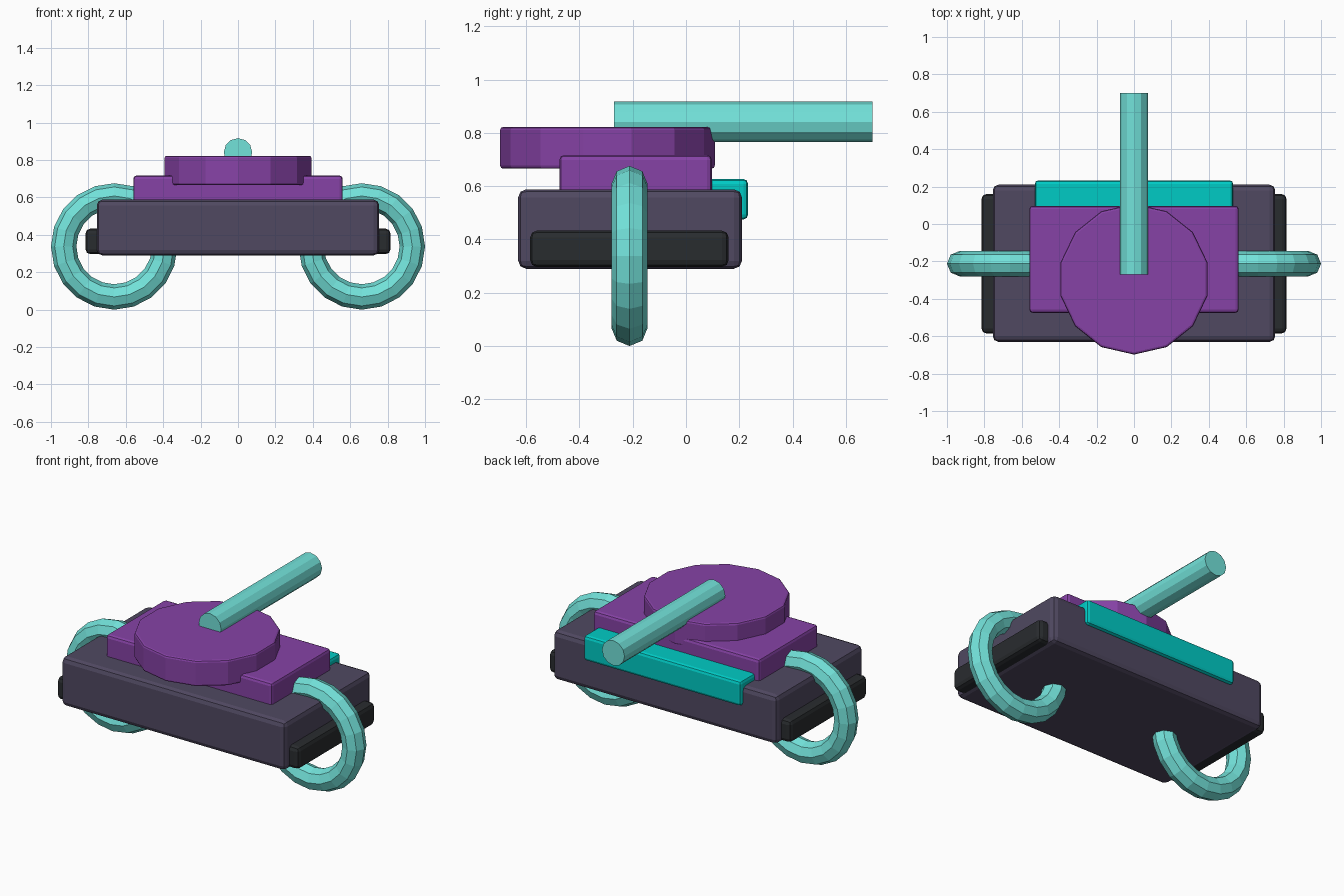
import bpy
import math

if "Cube" in bpy.data.objects:
    bpy.data.objects.remove(bpy.data.objects["Cube"])


def material(name, rgb):
    m = bpy.data.materials.new(name)
    m.diffuse_color = (*rgb, 1)
    m.use_nodes = True
    m.node_tree.nodes["Principled BSDF"].inputs["Base Color"].default_value = m.diffuse_color
    return m


GREY = material("slate", (0.08, 0.066, 0.12))
DARK = material("charcoal", (0.022, 0.025, 0.028))
PURPLE = material("purple", (0.24, 0.055, 0.38))
CYAN = material("cyan", (0.0, 0.6, 0.56))
AQUA = material("aqua", (0.17, 0.76, 0.7))


def finish(name, mat, bevel=0, segments=2):
    ob = bpy.context.object
    ob.name = name
    ob.data.materials.append(mat)
    if bevel:
        mod = ob.modifiers.new("bevel", 'BEVEL')
        mod.width = bevel
        mod.segments = segments
        mod.limit_method = 'ANGLE'
        mod.angle_limit = math.radians(40)
    return ob


def box(name, mat, x, y, z, bevel):
    """Box from (min, max) ranges on each axis."""
    lo, hi = zip(x, y, z)
    bpy.ops.mesh.primitive_cube_add(size=1, location=[(a + b) / 2 for a, b in zip(lo, hi)])
    ob = bpy.context.object
    ob.scale = [b - a for a, b in zip(lo, hi)]
    bpy.ops.object.transform_apply(location=False, rotation=False, scale=True)
    return finish(name, mat, bevel)


# Hull, upper deck and rear light bar
box("hull", GREY, (-0.755, 0.755), (-0.63, 0.21), (0.29, 0.588), 0.03)
box("upper_deck", PURPLE, (-0.56, 0.56), (-0.475, 0.097), (0.50, 0.717), 0.018)
box("rear_light_bar", CYAN, (-0.53, 0.53), (0.04, 0.233), (0.475, 0.627), 0.018)

# Turret disc, 14 sides
bpy.ops.mesh.primitive_cylinder_add(vertices=14, radius=0.403, depth=0.157,
                                    location=(0, -0.295, 0.744))
finish("turret", PURPLE, 0.012)

# Barrel lying along y
bpy.ops.mesh.primitive_cylinder_add(vertices=12, radius=0.076, depth=0.97,
                                    location=(0, 0.215, 0.841),
                                    rotation=(math.pi / 2, 0, 0))
finish("barrel", AQUA)

# Side skirts and hover rings on both sides
for side, s in (("left", -1), ("right", 1)):
    box(side + "_skirt", DARK, sorted((s * 0.65, s * 0.815)), (-0.585, 0.16), (0.297, 0.433), 0.025)
    bpy.ops.mesh.primitive_torus_add(major_segments=20, minor_segments=8,
                                     major_radius=0.27, minor_radius=0.068,
                                     location=(s * 0.662, -0.212, 0.338),
                                     rotation=(math.pi / 2, 0, 0))
    finish(side + "_ring", AQUA)
